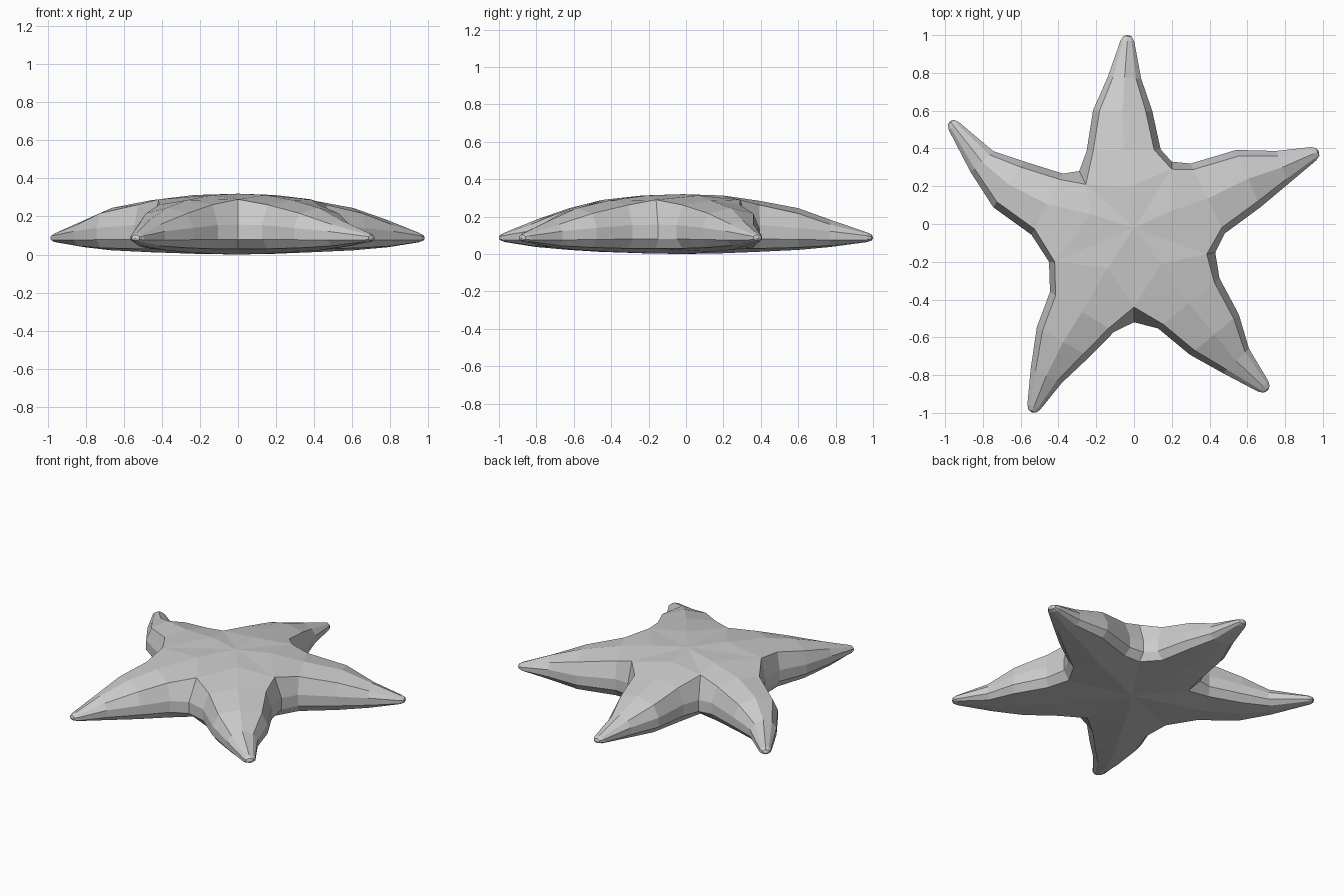
import bpy
import bmesh
from mathutils import Vector

cube = bpy.data.objects.get("Cube")
if cube:
    bpy.data.objects.remove(cube, do_unlink=True)

# Spine of each arm from root to tip, counter-clockwise, with a width factor
ARMS = [
    (1.03, [(.39, .135), (.605, .24), (.785, .3), (.95, .372)]),
    (.98, [(-.055, .39), (-.06, .6), (-.05, .775), (-.035, .97)]),
    (.91, [(-.46, .105), (-.665, .21), (-.805, .33), (-.955, .52)]),
    (1, [(-.275, -.465), (-.375, -.625), (-.465, -.805), (-.53, -.968)]),
    (1.05, [(.29, -.42), (.425, -.585), (.54, -.725), (.685, -.86)]),
]
# Hollow before each arm: outer wall point and inner crease point
NOTCHES = [
    ((.43, -.15), (.385, -.16)),
    ((.2, .33), (.2, .29)),
    ((-.29, .28), (-.255, .21)),
    ((-.45, -.2), (-.42, -.2)),
    ((0, -.52), (0, -.44)),
]
# Per station: half width, crease inset, heights of ridge, top crease,
# upper wall, lower wall, bottom crease and belly
STATIONS = [
    (.2, .035, .285, .262, .155, .08, .03, .012),
    (.16, .035, .245, .217, .14, .078, .035, .022),
    (.09, .028, .182, .158, .122, .075, .045, .038),
    (.037, .014, .115, .108, .098, .076, .068, .064),
]
NOTCH_HEIGHTS = (.29, .157, .08, .03)
ROOT_RIDGE, ROOT_BELLY, TOP = .313, .004, .32

bm = bmesh.new()


def face(*points):
    bm.faces.new([bm.verts.new(p) for p in points])


def loft(ring_a, ring_b):
    n = len(ring_a)
    for i in range(n):
        j = (i + 1) % n
        face(ring_a[i], ring_b[i], ring_b[j], ring_a[j])


def column(outer, inner, heights):
    """Side wall from top crease down to bottom crease."""
    return [Vector((*p, z)) for p, z in zip((inner, outer, outer, inner), heights)]


def section(spine, k, factor):
    """Ten-sided slice across an arm."""
    half, inset, ridge, *wall, belly = STATIONS[k]
    path = [Vector(p) for p in spine]
    along = (path[min(k + 1, 3)] - path[max(k - 1, 0)]).normalized()
    side = Vector((along.y, -along.x))
    mid, half = path[k], half * factor
    right = column(mid + side * half, mid + side * (half - inset), wall)
    left = column(mid - side * half, mid - side * (half - inset), wall)
    return [Vector((*mid, ridge)), *right, Vector((*mid, belly)), *reversed(left)]


# Arms, lofted from the shared notch walls out to blunt tips
roots = []
for i, (factor, spine) in enumerate(ARMS):
    root = Vector(spine[0]) * .5
    right = column(*NOTCHES[i], NOTCH_HEIGHTS)
    left = column(*NOTCHES[(i + 1) % 5], NOTCH_HEIGHTS)
    base = [Vector((*root, ROOT_RIDGE)), *right,
            Vector((*root, ROOT_BELLY)), *reversed(left)]
    roots.append(base)
    rings = [base] + [section(spine, k, factor) for k in range(4)]
    for a, b in zip(rings, rings[1:]):
        loft(a, b)
    end = rings[-1]
    out = (Vector(spine[3]) - Vector(spine[2])).normalized()
    cap = []
    centre = Vector((*spine[3], .086))
    for p in end:
        cap.append(centre + (p - centre) * .6 + Vector((*out, 0)) * .024)
    loft(end, cap)
    tip = centre + Vector((*out, 0)) * .031
    for j in range(10):
        face(cap[j], tip, cap[(j + 1) % 10])

# Central disc, top and belly
top, bottom = Vector((0, -.02, TOP)), Vector((0, -.02, 0))
for base in roots:
    face(top, base[1], base[0])
    face(top, base[0], base[9])
    face(bottom, base[5], base[4])
    face(bottom, base[6], base[5])

bmesh.ops.remove_doubles(bm, verts=bm.verts, dist=.0005)
bmesh.ops.recalc_face_normals(bm, faces=bm.faces)

mesh = bpy.data.meshes.new("starfish_body")
bm.to_mesh(mesh)
bm.free()
body = bpy.data.objects.new("starfish_body", mesh)
bpy.context.collection.objects.link(body)

# Plain pale grey skin
skin = bpy.data.materials.new("pale_grey")
skin.use_nodes = True
grey = (.6, .6, .6, 1)
skin.diffuse_color = grey
skin.node_tree.nodes["Principled BSDF"].inputs["Base Color"].default_value = grey
mesh.materials.append(skin)
